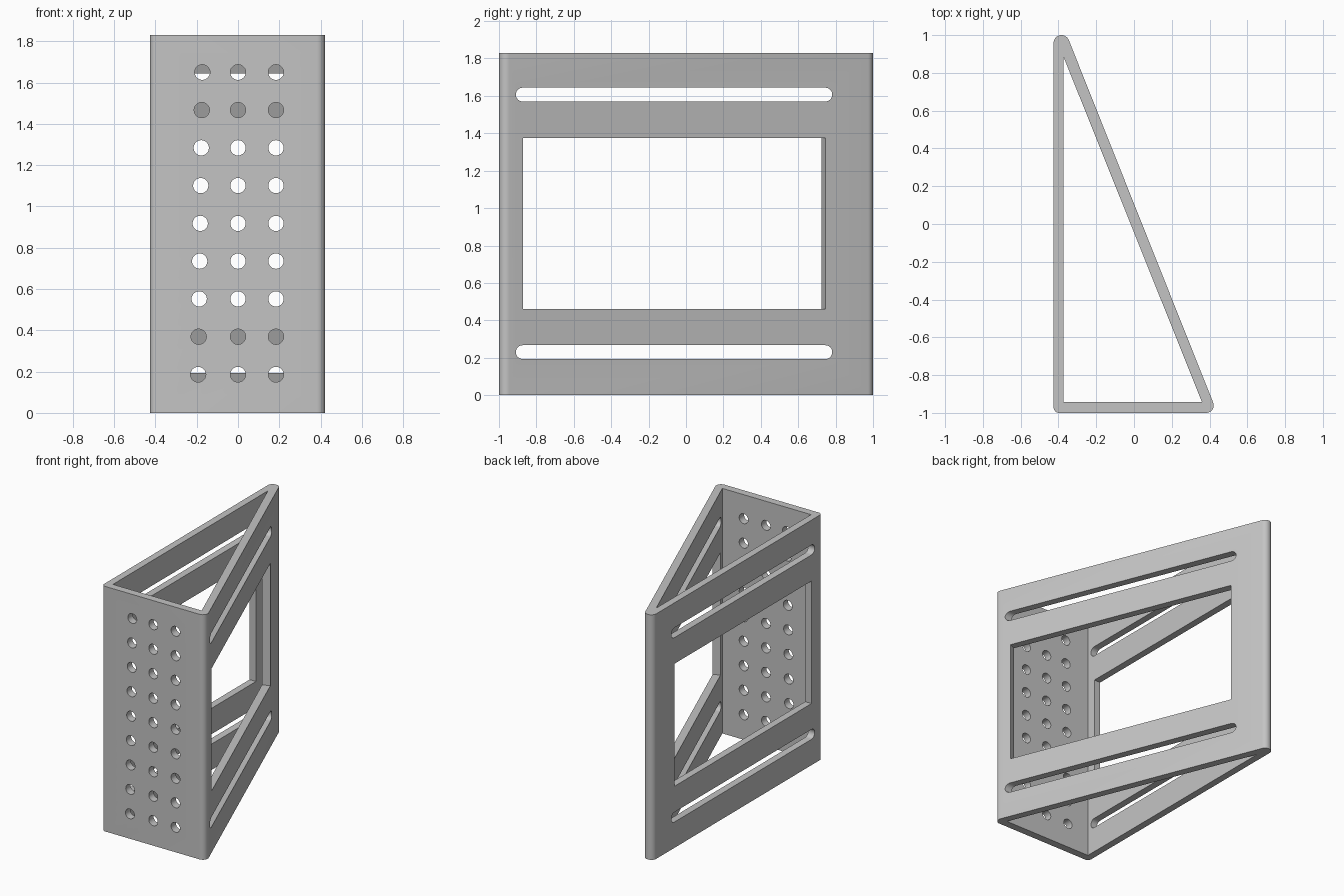
import bpy, bmesh
from math import cos, sin, pi, radians
from mathutils import Vector

cube = bpy.data.objects.get("Cube")
if cube:
    bpy.data.objects.remove(cube, do_unlink=True)

HEIGHT = 1.83
SLANT = radians(21.7)                      # direction the slanted wall faces
NORMAL = Vector((cos(SLANT), sin(SLANT), 0))
OFFSET = 0.038                             # slanted wall distance from the centre

grey = bpy.data.materials.new("light grey")
grey.use_nodes = True
grey.diffuse_color = (0.55, 0.55, 0.55, 1)
grey.node_tree.nodes["Principled BSDF"].inputs["Base Color"].default_value = (0.55, 0.55, 0.55, 1)


def arc(cx, cy, r, a, b, steps):
    return [(cx + r * cos(a + (b - a) * i / steps),
             cy + r * sin(a + (b - a) * i / steps)) for i in range(steps + 1)]


def add_prism(bm, points, sweep):
    """Closed prism: polygon swept along a vector."""
    face = bm.faces.new([bm.verts.new(p) for p in points])
    grown = bmesh.ops.extrude_face_region(bm, geom=[face], use_keep_orig=True)
    verts = [g for g in grown["geom"] if isinstance(g, bmesh.types.BMVert)]
    bmesh.ops.translate(bm, verts=verts, vec=sweep)


def make_object(name, bm):
    bmesh.ops.recalc_face_normals(bm, faces=bm.faces[:])
    mesh = bpy.data.meshes.new(name)
    bm.to_mesh(mesh)
    bm.free()
    mesh.materials.append(grey)
    ob = bpy.data.objects.new(name, mesh)
    bpy.context.collection.objects.link(ob)
    return ob


def cut(target, cutter):
    mod = target.modifiers.new("cut", "BOOLEAN")
    mod.operation = "DIFFERENCE"
    mod.solver = "EXACT"
    mod.object = cutter
    bpy.context.view_layer.objects.active = target
    bpy.ops.object.modifier_apply(modifier=mod.name)
    bpy.data.objects.remove(cutter, do_unlink=True)


# Rounded triangular body
outline = (arc(-0.384, 0.958, 0.042, SLANT, pi, 14)
           + arc(-0.396, -0.97, 0.03, pi, 1.5 * pi, 8)
           + arc(0.382, -0.96, 0.04, -pi / 2, SLANT, 10))
bm = bmesh.new()
add_prism(bm, [(x, y, 0) for x, y in outline], (0, 0, HEIGHT))
body = make_object("triangular_bracket", bm)

# Sharp-cornered hollow through the full height
bm = bmesh.new()
inner = [(-0.373, 0.885), (-0.373, -0.943), (0.36, -0.943)]
add_prism(bm, [(x, y, -0.1) for x, y in inner], (0, 0, HEIGHT + 0.2))
cut(body, make_object("hollow_cutter", bm))

# Long rounded slots through both side walls
bm = bmesh.new()
for z in (0.23, 1.607):
    slot = (arc(0.745, z, 0.037, -pi / 2, pi / 2, 12)
            + arc(-0.873, z, 0.037, pi / 2, 1.5 * pi, 12))
    add_prism(bm, [(-0.6, y, h) for y, h in slot], (1.2, 0, 0))

# Rectangular window in each side wall, cut square to its wall
window = [(-0.873, 0.46), (0.745, 0.46), (0.745, 1.375), (-0.873, 1.375)]
add_prism(bm, [(-0.5, y, z) for y, z in window], (0.14, 0, 0))
slanted = [Vector(((OFFSET - y * sin(SLANT)) / cos(SLANT), y, z)) + NORMAL * 0.1
           for y, z in window]
add_prism(bm, slanted, NORMAL * -0.172)

# Grid of round holes in the front plate; one column leans slightly
for row in range(9):
    z = 0.186 + 0.183 * row
    for x in (-0.193 + 0.0025 * row, 0, 0.184):
        ring = arc(x, z, 0.037, 0, 2 * pi, 28)[:-1]
        add_prism(bm, [(a, -1.1, b) for a, b in ring], (0, 0.18, 0))
cut(body, make_object("opening_cutter", bm))

# Smooth the rounded corners and holes, keep edges crisp
bpy.ops.object.select_all(action="DESELECT")
body.select_set(True)
bpy.context.view_layer.objects.active = body
bpy.ops.object.shade_smooth_by_angle(angle=radians(30))
